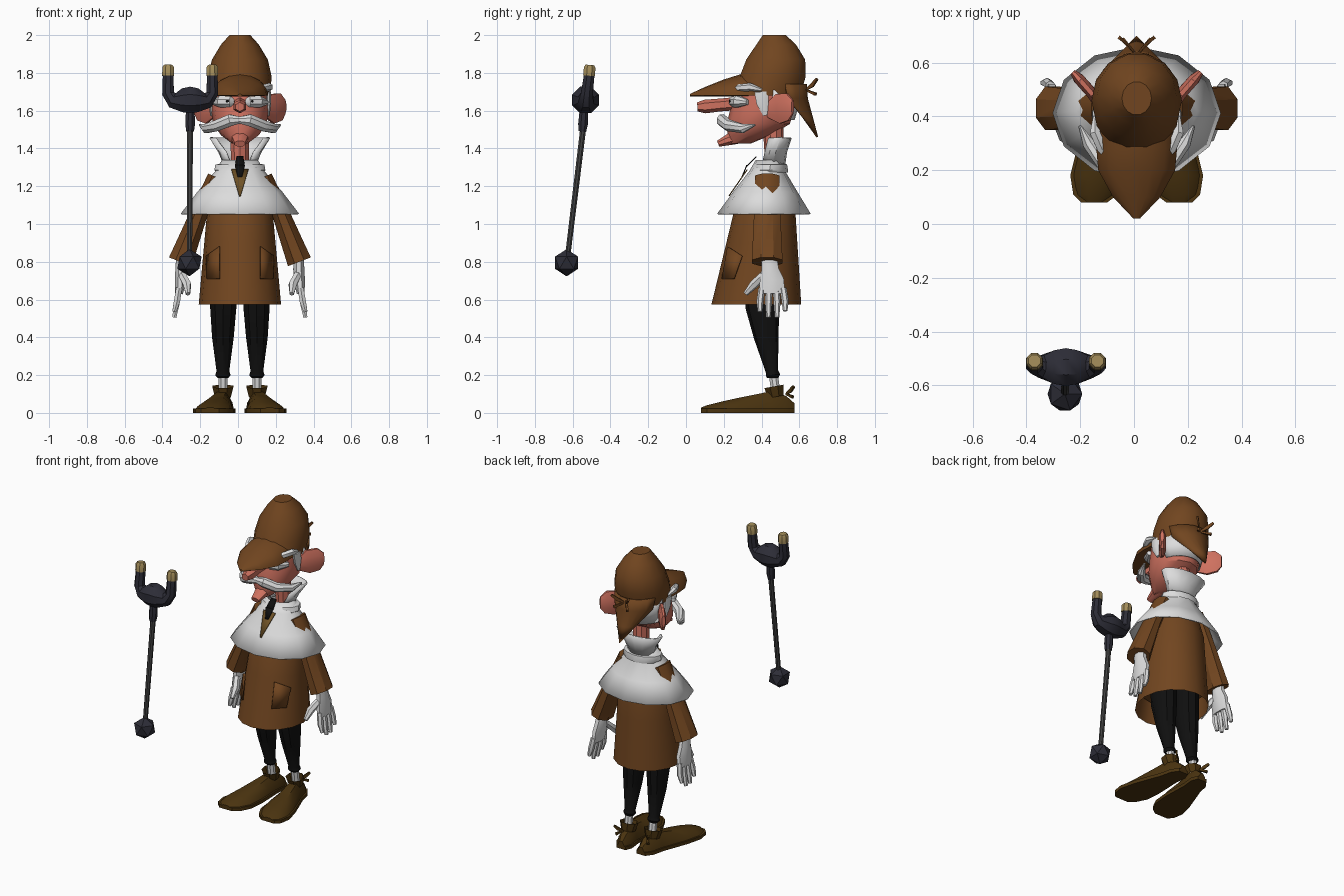
import bpy, bmesh, math
from mathutils import Vector as V

cube = bpy.data.objects.get("Cube")
if cube:
    bpy.data.objects.remove(cube, do_unlink=True)

CX = 0.01        # centre line of the figure
made = []


def material(name, r, g, b):
    m = bpy.data.materials.new(name)
    m.use_nodes = True
    m.diffuse_color = (r, g, b, 1)
    m.node_tree.nodes["Principled BSDF"].inputs["Base Color"].default_value = (r, g, b, 1)
    return m


BROWN = material("coat brown", .165, .06, .014)
WHITE = material("off white", .72, .72, .72)
SKIN = material("skin", .62, .165, .115)
BLACK = material("black", .005, .005, .005)
SHOE = material("shoe brown", .07, .034, .005)
DARK = material("dark metal", .026, .026, .038)
GREY = material("shaft grey", .055, .055, .055)
GOLD = material("old gold", .36, .26, .1)
TAN = material("waistcoat tan", .16, .085, .02)


def finish(name, bm, mat, thick=0):
    bmesh.ops.remove_doubles(bm, verts=bm.verts, dist=.0005)
    bmesh.ops.recalc_face_normals(bm, faces=bm.faces)
    me = bpy.data.meshes.new(name)
    bm.to_mesh(me)
    bm.free()
    me.materials.append(mat)
    ob = bpy.data.objects.new(name, me)
    bpy.context.collection.objects.link(ob)
    if thick:
        ob.modifiers.new("thickness", "SOLIDIFY").thickness = thick
    made.append(ob)


def loft(name, rings, mat, closed=True, cap=True, thick=0, both=False, cx=CX):
    """Skin a row of point rings; both=True makes a left and a right copy."""
    for side in (1, -1) if both else (1,):
        bm = bmesh.new()
        rows = [[bm.verts.new((p[0] * side + cx, p[1], p[2])) for p in r] for r in rings]
        n = len(rows[0])
        for a, b in zip(rows, rows[1:]):
            for i in range(n if closed else n - 1):
                j = (i + 1) % n
                bm.faces.new((a[i], a[j], b[j], b[i]))
        if cap and closed:
            bm.faces.new(rows[0])
            bm.faces.new(rows[-1])
        label = ("left_" if side > 0 else "right_") + name if both else name
        finish(label, bm, mat, thick)


def ring(z, rx, y0, y1, n=12, a0=0, a1=360):
    """Level ellipse between two depths, or an arc of it."""
    steps = n if a1 - a0 == 360 else n - 1
    out = []
    for i in range(n):
        a = math.radians(a0 + (a1 - a0) * i / steps)
        out.append(V((rx * math.cos(a), (y0 + y1) / 2 + (y1 - y0) / 2 * math.sin(a), z)))
    return out


def tube(name, path, radii, mat, n=8, ref="Y", **kw):
    """Sweep an ellipse along a path; each radius is a number or a pair."""
    pts = [V(p) for p in path]
    up = V((0, 1, 0)) if ref == "Y" else V((0, 0, 1))
    rings = []
    for i, (p, r) in enumerate(zip(pts, radii)):
        d = (pts[min(i + 1, len(pts) - 1)] - pts[max(i - 1, 0)]).normalized()
        u = up.cross(d).normalized()
        v = d.cross(u)
        a, b = r if isinstance(r, tuple) else (r, r)
        ang = [2 * math.pi * (k + .5) / n for k in range(n)]
        rings.append([p + u * a * math.cos(t) + v * b * math.sin(t) for t in ang])
    loft(name, rings, mat, **kw)


def plate(name, pts, mat, **kw):
    """Thin four-cornered plate."""
    loft(name, [pts[:2], [pts[3], pts[2]]], mat, closed=False, thick=.006, **kw)


def bow(name, c, s, mat, **kw):
    """Ribbon bow: an upper loop and a hanging tail for each side."""
    x, y, z = c
    tube(name + "_loop", [(x, y, z), (x + .5 * s, y + .6 * s, z + .45 * s), (x + s, y + s, z + s)],
         [.006, (.006, .016), .009], mat, n=4, ref="Z", both=True)
    tube(name + "_tail", [(x, y, z), (x + .8 * s, y + .9 * s, z - .4 * s)],
         [.006, .011], mat, n=4, ref="Z", both=True)


# Shoes, turned outwards toward the toe
sections = [(.575, .025, .05), (.53, .05, .09), (.45, .055, .115), (.38, .07, .1),
            (.28, .09, .08), (.18, .098, .058), (.11, .075, .04), (.08, .04, .028)]
upper, sole = [], []
for y, w, top in sections:
    x = .09 + (.48 - y) * .17
    upper.append([V((x + w * k, y, z)) for k, z in
                  ((-1, .015), (-.85, top * .6), (-.4, top), (.4, top), (.85, top * .6), (1, .015))])
    e = w + .008
    sole.append([V((x + e * k, y, z)) for k, z in ((-1, 0), (-1, .022), (1, .022), (1, 0))])
loft("shoe", upper, SHOE, both=True)
loft("shoe_sole", sole, SHOE, both=True)
tube("shoe_collar", [(.09, .475, .085), (.09, .465, .14)], [.045, (.06, .055)], SHOE, both=True, cap=False)
bow("shoe_bow", (.09, .53, .1), .04, SHOE)

# Legs
tube("sock", [(.09, .48, .08), (.09, .46, .22)], [.026, .026], WHITE, both=True)
tube("trouser_leg", [(.088, .40, .7), (.088, .405, .56), (.09, .425, .4), (.09, .455, .22), (.09, .46, .2), (.09, .46, .185)],
     [(.075, .095), (.073, .09), (.06, .065), (.035, .033), (.042, .038), (.03, .03)], BLACK, n=10, both=True)

# Coat
def coat(z, a0=0, a1=360, n=16, grow=0):
    t = (z - .575) / .475
    return ring(z, .218 - .043 * t + grow, .135 + .115 * t - grow, .61 - .03 * t + grow, n, a0, a1)


loft("coat", [coat(.575), coat(.75), coat(.9), coat(1.05), ring(1.25, .11, .35, .53, 16)], BROWN, cap=False)
loft("coat_lining", [coat(.7, grow=-.01), coat(.71, grow=-.01)], BROWN)
low, high = coat(.71, 300, 325, 2, .005), coat(.83, 302, 332, 2, .005)
high[0].z += .05
plate("pocket", [low[0], low[1], high[1], high[0]], BROWN, both=True)

# Sleeves
tube("sleeve", [(.13, .43, 1.25), (.215, .43, 1.06), (.315, .43, .8)],
     [(.045, .07), (.05, .075), (.07, .088)], BROWN, both=True)

# Gloves
tube("palm", [(.312, .44, .82), (.312, .445, .76), (.315, .455, .70), (.322, .455, .63)],
     [(.028, .045), (.032, .05), (.032, .07), (.022, .072)], WHITE, both=True)
for i, (y, z) in enumerate(((.392, .535), (.437, .505), (.482, .505), (.525, .54))):
    tube("finger_%d" % (i + 1), [(.322, .455 + (y - .455) * .85, .66), (.333, y, .59), (.347, y, z)],
         [.018, .019, .012], WHITE, n=6, both=True)
tube("thumb", [(.305, .41, .73), (.28, .36, .68), (.275, .315, .63)], [.022, .024, .013], WHITE, n=6, both=True)

# Cape, neck band and turned-up collar
loft("cape", [ring(1.055, .313, .165, .66), ring(1.17, .225, .25, .59),
              ring(1.28, .13, .335, .525), ring(1.34, .095, .37, .52)], WHITE, thick=.008, cap=False)
loft("neck_band", [ring(1.272, .125, .345, .54), ring(1.285, .135, .345, .54), ring(1.315, .13, .36, .535), ring(1.32, .09, .38, .52)],
     WHITE, cap=False)
loft("collar", [ring(1.31, .085, .39, .525, 11, -58, 238), ring(1.38, .115, .4, .535, 11, -50, 230),
                ring(1.455, .165, .405, .56, 11, -38, 218)], WHITE, closed=False, thick=.008)
plate("waistcoat_front", [V((-.004, .225, 1.15)), V((.004, .225, 1.15)), V((.045, .322, 1.29)), V((-.045, .322, 1.29))], TAN)
plate("tie", [V((-.01, .296, 1.24)), V((.01, .296, 1.24)), V((.027, .325, 1.31)), V((-.027, .325, 1.31))], BLACK)
plate("tie_knot", [V((-.026, .325, 1.305)), V((.026, .325, 1.305)), V((.018, .375, 1.355)), V((-.018, .375, 1.355))], BLACK)

# Head
tube("neck", [(0, .47, 1.28), (0, .46, 1.54)], [.048, .055], SKIN, n=10)
loft("head", [ring(1.425, .04, .22, .34), ring(1.47, .1, .22, .45), ring(1.53, .142, .215, .55),
              ring(1.61, .152, .235, .575), ring(1.71, .15, .25, .6)], SKIN)
tube("chin", [(0, .32, 1.475), (0, .235, 1.45), (0, .17, 1.425)], [(.06, .045), (.045, .035), (.03, .018)], SKIN, ref="Z")
tube("nose", [(0, .3, 1.64), (0, .18, 1.63), (0, .1, 1.622), (0, .06, 1.62)],
     [(.035, .035), (.034, .034), (.038, .036), (.026, .024)], SKIN, n=6, ref="Z")
tube("ear", [(.135, .43, 1.6), (.17, .49, 1.61), (.215, .54, 1.62), (.238, .565, 1.62)],
     [(.015, .04), (.022, .085), (.022, .078), (.012, .04)], SKIN, ref="Z", both=True)
tube("eye", [(.025, .262, 1.645), (.05, .257, 1.648), (.1, .275, 1.648), (.14, .325, 1.645)],
     [.012, .032, .033, .015], WHITE, both=True)
tube("pupil", [(.066, .24, 1.65), (.065, .227, 1.65)], [.009, .007], BLACK, n=6, ref="Z", both=True)
tube("moustache", [(0, .195, 1.55), (.05, .19, 1.55), (.12, .225, 1.522), (.18, .3, 1.505), (.212, .365, 1.525)],
     [(.02, .022), (.034, .03), (.032, .03), (.026, .024), .006], WHITE, both=True)
tube("eyebrow", [(.08, .225, 1.70), (.13, .28, 1.72), (.155, .34, 1.725), (.155, .4, 1.71)],
     [.008, .02, .022, .008], WHITE, n=6, ref="Z", both=True)
tube("sideburn", [(.15, .4, 1.7), (.153, .405, 1.64), (.15, .42, 1.575)], [(.015, .04), (.014, .035), (.008, .012)], WHITE, both=True)
loft("back_hair", [ring(1.55, .14, .27, .575, 11, 20, 160), ring(1.62, .158, .25, .595, 11, 12, 168),
                   ring(1.71, .16, .25, .61, 11, 10, 170)], WHITE, closed=False, thick=.008)

# Hat: crown, front peak, back flap and ribbon
loft("hat_crown", [ring(1.68, .16, .24, .61, 14), ring(1.78, .168, .28, .638, 14), ring(1.87, .148, .315, .635, 14),
                   ring(1.95, .1, .37, .585, 14), ring(2.0, .055, .405, .53, 14)], BROWN)
peak = []
for y, w, top in ((.02, .012, 1.688), (.1, .088, 1.725), (.2, .143, 1.765), (.28, .15, 1.79), (.38, .145, 1.80)):
    arch = [V((w * math.cos(math.pi * k / 8), y, 1.68 + (top - 1.68) * math.sin(math.pi * k / 8))) for k in range(9)]
    peak.append(arch + [V((-w * .5, y, 1.676)), V((w * .5, y, 1.676))])
loft("hat_peak", peak, BROWN)
tip = V((0, .70, 1.46))
arc = ring(1.74, .166, .25, .64, 9, 25, 155)
edge = ring(1.665, .155, .28, .645, 9, 25, 155)
loft("hat_flap", [arc, edge, [p.lerp(tip, .5) for p in edge], [tip] * 9], BROWN, closed=False, thick=.01)
bow("hat_bow", (.006, .635, 1.71), .058, BROWN)

# Walking stick standing apart from the figure
bm = bmesh.new()
bmesh.ops.create_icosphere(bm, subdivisions=1, radius=.072)
bmesh.ops.translate(bm, verts=bm.verts, vec=(-.257, -.632, .795))
finish("stick_ball", bm, DARK)
tube("stick_shaft", [(-.257, -.63, .8), (-.254, -.545, 1.5)], [.015, .017], GREY, cx=0)
tube("stick_ferrule", [(-.254, -.549, 1.49), (-.253, -.545, 1.53), (-.253, -.54, 1.61)], [.022, .028, .024], DARK, cx=0)
fork = [(-.37, -.512, 1.79), (-.37, -.525, 1.69), (-.345, -.53, 1.655), (-.295, -.532, 1.655), (-.253, -.532, 1.657)]
fork += [(-.506 - x, y, z) for x, y, z in fork[-2::-1]]
size = [.03, .034, .045, .068, .076]
tube("stick_fork", fork, size + size[-2::-1], DARK, cx=0)
for label, x in (("right", -.37), ("left", -.136)):
    tube(label + "_fork_tip", [(x, -.513, 1.785), (x, -.51, 1.83), (x, -.509, 1.842)], [.034, .033, .024], GOLD, cx=0)

# Soft shading with crisp edges
bpy.ops.object.select_all(action="DESELECT")
for ob in made:
    ob.select_set(True)
bpy.context.view_layer.objects.active = made[0]
bpy.ops.object.shade_smooth_by_angle(angle=math.radians(35))
